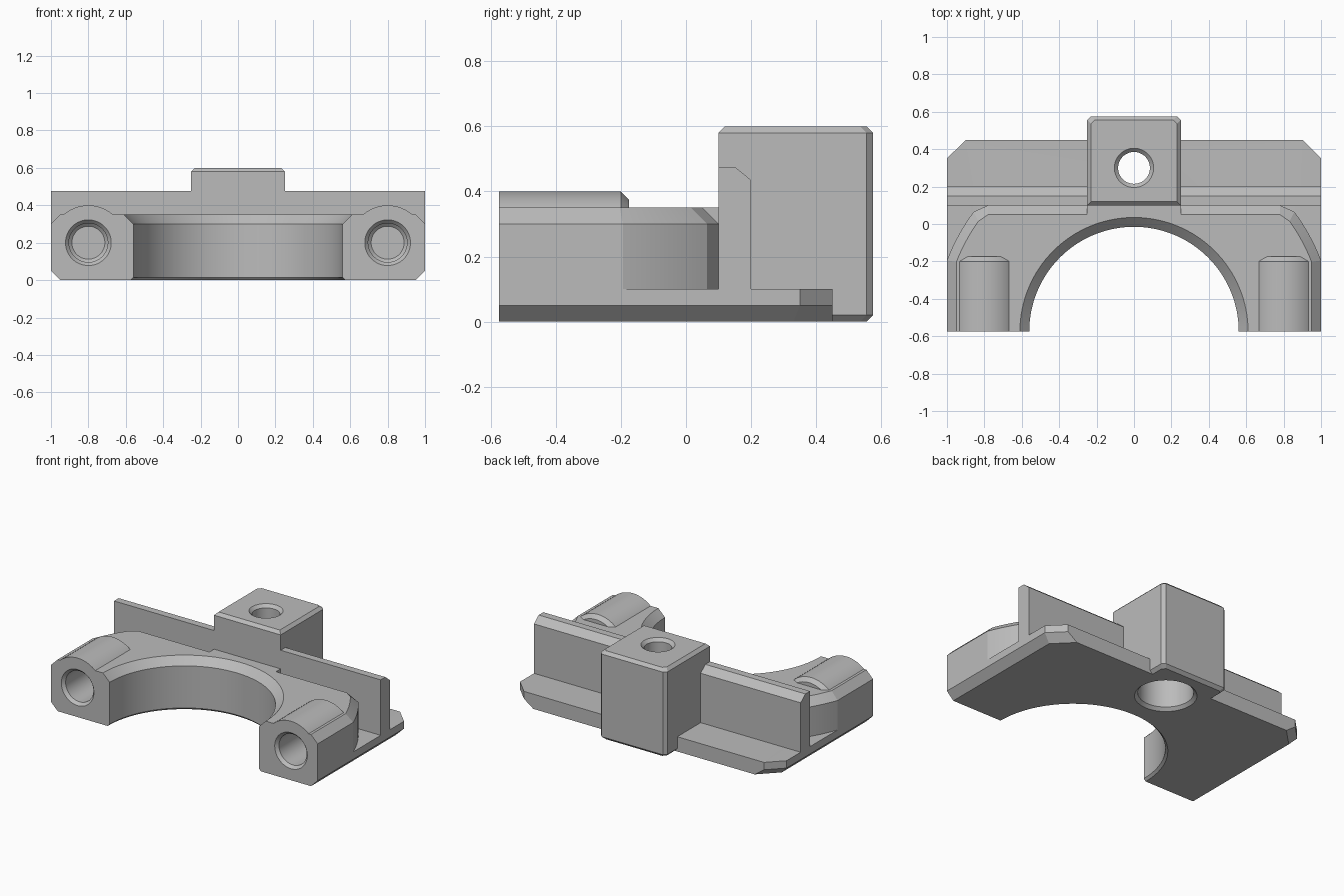
import bpy, bmesh, math
from mathutils import Vector

if "Cube" in bpy.data.objects:
    bpy.data.objects.remove(bpy.data.objects["Cube"], do_unlink=True)

grey = bpy.data.materials.new("light grey")
grey.use_nodes = True
grey.diffuse_color = (0.5, 0.5, 0.5, 1)
for node in grey.node_tree.nodes:
    if node.type == 'BSDF_PRINCIPLED':
        node.inputs["Base Color"].default_value = (0.5, 0.5, 0.5, 1)

FRONT = -0.575   # front face, also the centre line of the half-round opening


def loft(name, rings):
    """Closed solid through rings of equal point count."""
    bm = bmesh.new()
    loops = [[bm.verts.new(p) for p in ring] for ring in rings]
    for a, b in zip(loops, loops[1:]):
        for i in range(len(a)):
            j = (i + 1) % len(a)
            bm.faces.new((a[i], a[j], b[j], b[i]))
    bm.faces.new(loops[0])
    bm.faces.new(loops[-1])
    bmesh.ops.recalc_face_normals(bm, faces=bm.faces)
    mesh = bpy.data.meshes.new(name)
    bm.to_mesh(mesh)
    bm.free()
    mesh.materials.append(grey)
    ob = bpy.data.objects.new(name, mesh)
    bpy.context.collection.objects.link(ob)
    return ob


def flat_ring(half, z):
    """Mirror a half outline (front to back, +x side) into a level ring."""
    return [(x, y, z) for x, y in half] + [(-x, y, z) for x, y in reversed(half)]


def turned(name, centre, axis, steps, segments=64):
    """Round solid from (distance along axis, radius) steps."""
    rings = []
    for d, r in steps:
        ring = []
        for i in range(segments):
            a = 2 * math.pi * i / segments
            u, v = r * math.cos(a), r * math.sin(a)
            offset = (u, v, d) if axis == 'Z' else (u, d, v)
            ring.append(Vector(centre) + Vector(offset))
        rings.append(ring)
    return loft(name, rings)


def body_outline(inset):
    """Half outline of the clamp body: straight side, big arc, short corner."""
    side, radius = 1 - inset, 1.07 - inset
    start = math.acos(side / radius)
    end = math.asin((0.64 - inset) / radius)
    pts = [(side, FRONT)]
    for i in range(13):
        a = start + (end - start) * i / 12
        pts.append((radius * math.cos(a), FRONT + radius * math.sin(a)))
    return pts + [(0.78, 0.1 - inset)]


def block_outline(i):
    """Half outline of the rear block with chamfered back corners."""
    return [(0.25 - i, 0.1 + i), (0.25 - i, 0.555 - i), (0.23 - i, 0.575 - i)]


# Base plate with cut back corners and chamfered lower sides
upper = [(1, FRONT), (1, 0.35), (0.9, 0.45)]
lower = [(0.95, FRONT), (0.95, 0.33), (0.83, 0.45)]
plate = loft("base_plate", [flat_ring(lower, 0), flat_ring(upper, 0.05),
                            flat_ring(upper, 0.1)])

# Clamp body with chamfered top edge
body = loft("clamp_body", [flat_ring(body_outline(0), 0.05),
                           flat_ring(body_outline(0), 0.3),
                           flat_ring(body_outline(0.05), 0.35)])

# Upright wall across the width
section = [(0.1, 0.05), (0.2, 0.05), (0.2, 0.435), (0.15, 0.476), (0.1, 0.476)]
wall = loft("cross_wall", [[(x, y, z) for y, z in section] for x in (-1, 1)])

# Rear block
block = loft("rear_block", [flat_ring(block_outline(i), z) for i, z in
                            ((0.02, 0), (0, 0.02), (0, 0.58), (0.02, 0.6))])

# Flat pad joining the body to the block
pad_half = [(0.25, 0.05), (0.25, 0.12)]
pad = loft("front_pad", [flat_ring(pad_half, 0.2), flat_ring(pad_half, 0.35)])

# Round bosses over the front bores
bosses = [turned(side + "_boss", (x, 0, 0.2), 'Y',
                 [(FRONT, 0.2), (-0.2, 0.2), (-0.175, 0.175)])
          for side, x in (("left", 0.8), ("right", -0.8))]

# Cutters: half-round opening, stepped block hole, front bores
opening = turned("opening_cutter", (0, FRONT, 0), 'Z',
                 [(-0.02, 0.595), (0.015, 0.56), (0.3, 0.56), (0.4, 0.66)], 128)
bolt_hole = turned("bolt_hole_cutter", (0, 0.3, 0), 'Z',
                   [(-0.02, 0.21), (0.02, 0.17), (0.4, 0.17), (0.4, 0.085),
                    (0.58, 0.085), (0.62, 0.125)])
bores = [turned("bore_cutter", (x, 0, 0.2), 'Y',
                [(-0.6, 0.145), (-0.555, 0.104), (-0.25, 0.104), (-0.235, 0.088)])
         for x in (0.8, -0.8)]

cuts = {plate: [opening, bolt_hole] + bores, body: [opening] + bores,
        wall: [bolt_hole], block: [bolt_hole], pad: [],
        bosses[0]: [bores[0]], bosses[1]: [bores[1]]}

for part, cutters in cuts.items():
    bpy.ops.object.select_all(action='DESELECT')
    part.select_set(True)
    bpy.context.view_layer.objects.active = part
    for cutter in cutters:
        mod = part.modifiers.new("cut", 'BOOLEAN')
        mod.operation = 'DIFFERENCE'
        mod.solver = 'EXACT'
        mod.object = cutter
        bpy.ops.object.modifier_apply(modifier=mod.name)
    bpy.ops.object.shade_smooth_by_angle(angle=math.radians(15))

for cutter in [opening, bolt_hole] + bores:
    bpy.data.objects.remove(cutter, do_unlink=True)
